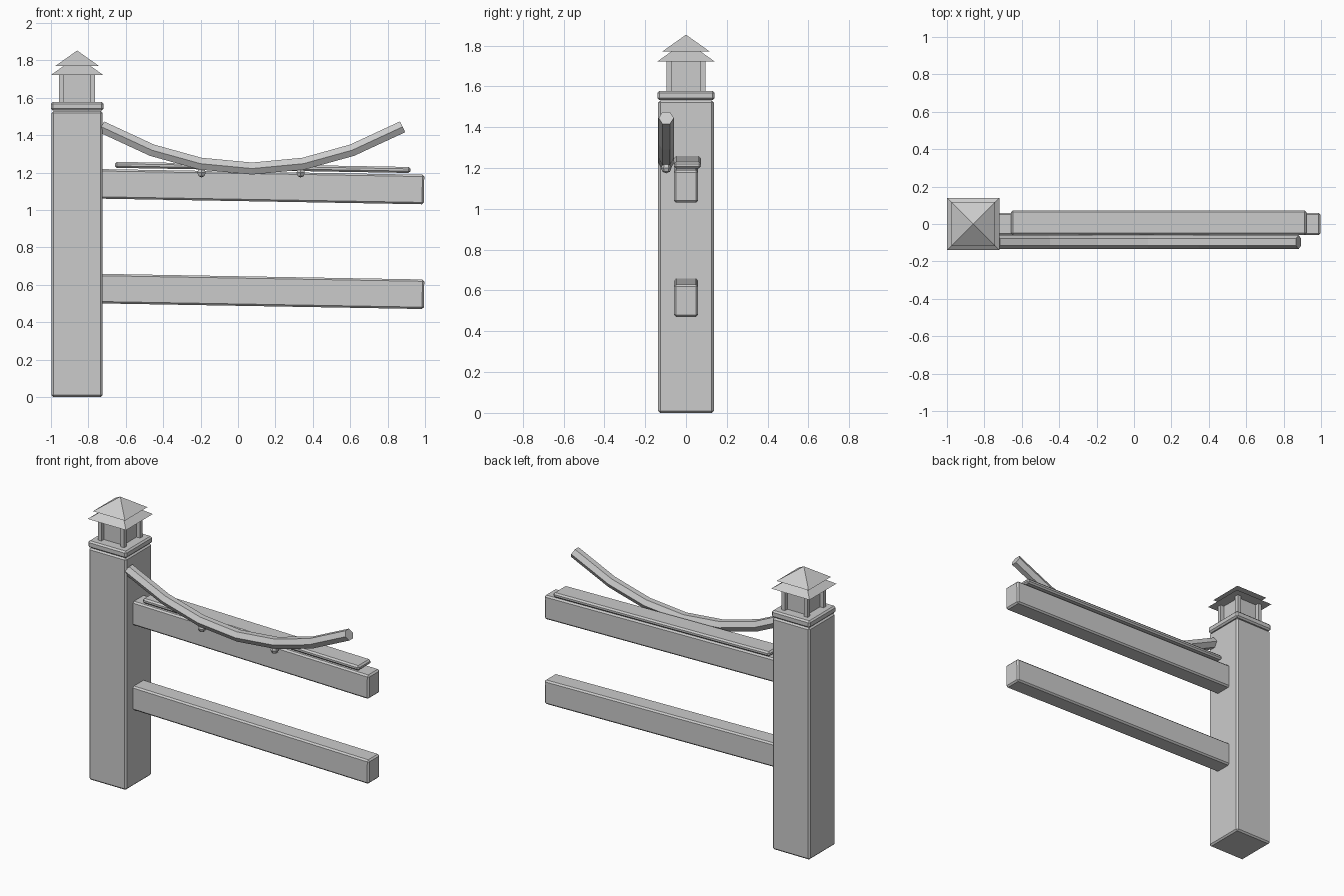
import bpy, bmesh, math
from mathutils import Vector

cube = bpy.data.objects.get("Cube")
if cube:
    bpy.data.objects.remove(cube, do_unlink=True)

grey = bpy.data.materials.new("plain_grey")
grey.use_nodes = True
grey.diffuse_color = (0.6, 0.6, 0.6, 1)
grey.node_tree.nodes["Principled BSDF"].inputs["Base Color"].default_value = (0.6, 0.6, 0.6, 1)

POST_X = -0.86


def finish(name, bm, loc=(0, 0, 0), tilt=0.0):
    bmesh.ops.recalc_face_normals(bm, faces=bm.faces)
    mesh = bpy.data.meshes.new(name)
    bm.to_mesh(mesh)
    bm.free()
    mesh.materials.append(grey)
    obj = bpy.data.objects.new(name, mesh)
    obj.location = loc
    obj.rotation_euler.y = tilt
    bpy.context.collection.objects.link(obj)
    return obj


def box(name, size, loc, bevel=0.0, tilt=0.0):
    bm = bmesh.new()
    bmesh.ops.create_cube(bm, size=1)
    bmesh.ops.scale(bm, vec=size, verts=bm.verts)
    if bevel:
        bmesh.ops.bevel(bm, geom=bm.edges[:], offset=bevel, segments=1, affect='EDGES')
    return finish(name, bm, loc, tilt)


def roof(name, half, base, height):
    bm = bmesh.new()
    corners = [bm.verts.new((x * half, y * half, 0))
               for x, y in ((-1, -1), (1, -1), (1, 1), (-1, 1))]
    apex = bm.verts.new((0, 0, height))
    bm.faces.new(corners)
    for i in range(4):
        bm.faces.new((corners[i], corners[(i + 1) % 4], apex))
    return finish(name, bm, (POST_X, 0, base))


# Post and its cap slab
box("post", (0.272, 0.272, 1.53), (POST_X, 0, 0.765), 0.01)
box("post_cap", (0.28, 0.28, 0.046), (POST_X, 0, 1.555), 0.01)

# Lantern: recessed core, corner pillars and two stacked roofs
box("lantern_core", (0.14, 0.14, 0.15), (POST_X, 0, 1.65))
for sx in (-1, 1):
    for sy in (-1, 1):
        box("lantern_pillar", (0.026, 0.026, 0.15),
            (POST_X + sx * 0.083, sy * 0.083, 1.65))
roof("lower_roof", 0.14, 1.722, 0.1)
roof("upper_roof", 0.117, 1.77, 0.083)

# Gently tilted rails and the plank on the upper one
TILT = math.radians(1)
for name, z in (("upper_rail", 1.125), ("lower_rail", 0.565)):
    box(name, (1.74, 0.12, 0.158), (0.125, 0, z), 0.01, TILT)
box("top_plank", (1.58, 0.132, 0.032), (0.132, 0.007, 1.228), 0.01, TILT)

# Sagging six-sided handrail
path = [Vector((x, -0.097, z)) for x, z in (
    (-0.73, 1.445), (-0.46, 1.32), (-0.2, 1.248), (0.075, 1.222),
    (0.35, 1.248), (0.61, 1.32), (0.88, 1.445))]
bm = bmesh.new()
rings = []
for i, p in enumerate(path):
    along = path[min(i + 1, len(path) - 1)] - path[max(i - 1, 0)]
    if i in (0, len(path) - 1):
        along.x *= 0.95
    up = Vector((-along.z, 0, along.x)).normalized()
    ring = []
    for k in range(6):
        a = k * math.pi / 3
        ring.append(bm.verts.new(p + 0.037 * (math.cos(a) * Vector((0, 1, 0)) + math.sin(a) * up)))
    rings.append(ring)
for a, b in zip(rings, rings[1:]):
    for k in range(6):
        n = (k + 1) % 6
        bm.faces.new((a[k], a[n], b[n], b[k]))
bm.faces.new(rings[0])
bm.faces.new(rings[-1])
finish("handrail", bm)

# Small faceted knobs under the handrail
for x in (-0.195, 0.335):
    bm = bmesh.new()
    bmesh.ops.create_uvsphere(bm, u_segments=6, v_segments=4, radius=0.026)
    finish("handrail_knob", bm, (x, -0.097, 1.2))
